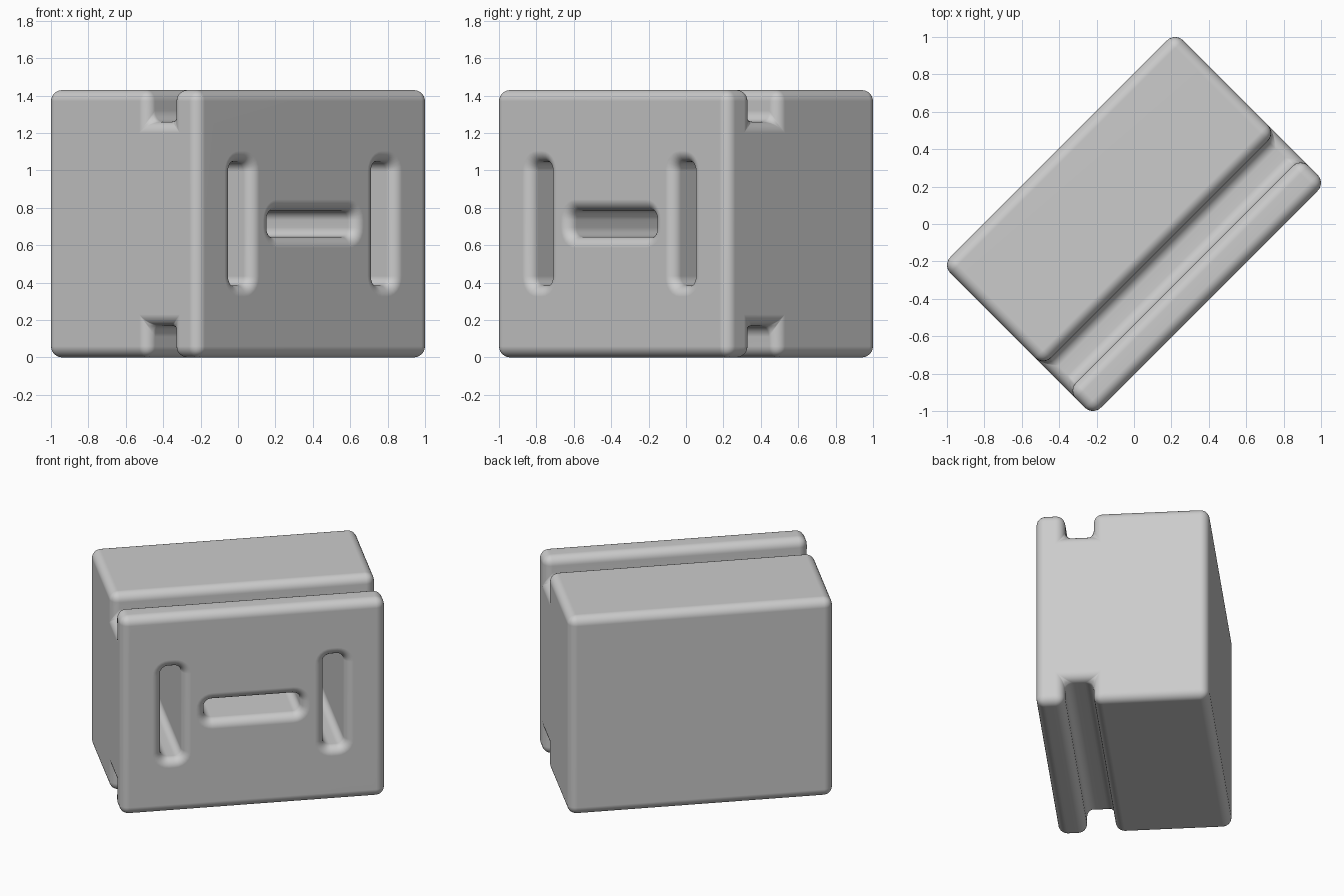
import bpy, bmesh
from math import sin, cos, pi, radians

if "Cube" in bpy.data.objects:
    bpy.data.objects.remove(bpy.data.objects["Cube"])

HALF_LEN, HALF_DEP, HEIGHT, R = 0.88, 0.569, 1.43, 0.06
GROOVE_FRONT, GROOVE_BACK, GROOVE_DEPTH = -0.38, -0.192, 0.17
MID = HEIGHT / 2

grey = bpy.data.materials.new("light_grey")
grey.use_nodes = True
grey.diffuse_color = (0.6, 0.6, 0.6, 1)
grey.node_tree.nodes["Principled BSDF"].inputs["Base Color"].default_value = (0.6, 0.6, 0.6, 1)


def loft(name, rings):
    """Closed mesh through rings of equal point count."""
    bm = bmesh.new()
    loops = [[bm.verts.new(p) for p in ring] for ring in rings]
    n = len(loops[0])
    for a, b in zip(loops, loops[1:]):
        for i in range(n):
            j = (i + 1) % n
            bm.faces.new((a[i], a[j], b[j], b[i]))
    bm.faces.new(loops[0][::-1])
    bm.faces.new(loops[-1])
    bmesh.ops.recalc_face_normals(bm, faces=bm.faces)
    mesh = bpy.data.meshes.new(name)
    bm.to_mesh(mesh)
    bm.free()
    mesh.materials.append(grey)
    ob = bpy.data.objects.new(name, mesh)
    bpy.context.collection.objects.link(ob)
    return ob


def rounded_ring(cx, half_w, half_h, grow, y, corner=0.05, steps=6):
    """Rounded rectangle facing the front, widened by grow."""
    ring = []
    for q, (sx, sz) in enumerate([(1, 1), (-1, 1), (-1, -1), (1, -1)]):
        for k in range(steps + 1):
            a = (q + k / steps) * pi / 2
            ring.append((cx + sx * (half_w - corner) + (corner + grow) * cos(a), y,
                         MID + sz * (half_h - corner) + (corner + grow) * sin(a)))
    return ring


def slot_cutter(name, cx, half_w, half_h, depth=0.95):
    """Deep slot with a flared, rounded mouth."""
    front = -HALF_DEP
    rings = [rounded_ring(cx, half_w, half_h, R, front - 0.1)]
    for k in range(9):
        a = k / 8 * pi / 2
        rings.append(rounded_ring(cx, half_w, half_h, R * (1 - sin(a)), front + R * (1 - cos(a))))
    rings.append(rounded_ring(cx, half_w, half_h, 0, front + depth))
    return loft(name, rings)


# Body: grooved side profile extruded along its length
half = [(-HALF_DEP, HEIGHT), (GROOVE_FRONT, HEIGHT), (GROOVE_FRONT, HEIGHT - GROOVE_DEPTH),
        (GROOVE_BACK, HEIGHT - GROOVE_DEPTH), (GROOVE_BACK, HEIGHT), (HALF_DEP, HEIGHT)]
profile = half + [(y, HEIGHT - z) for y, z in reversed(half)]
body = loft("grooved_block", [[(x, y, z) for y, z in profile] for x in (-HALF_LEN, HALF_LEN)])

bevel = body.modifiers.new("rounded_edges", "BEVEL")
bevel.width = R
bevel.segments = 6
bevel.limit_method = "ANGLE"
bevel.use_clamp_overlap = False

# Slots: two upright, one lying between them
cutters = [slot_cutter("left_slot_cutter", 0.54, 0.07, 0.33),
           slot_cutter("right_slot_cutter", -0.54, 0.07, 0.33),
           slot_cutter("middle_slot_cutter", 0, 0.32, 0.07)]
for c in cutters:
    cut = body.modifiers.new(c.name, "BOOLEAN")
    cut.operation = "DIFFERENCE"
    cut.solver = "EXACT"
    cut.object = c

# Bake the shape, then remove the cutters
bpy.context.view_layer.update()
baked = bpy.data.meshes.new_from_object(body.evaluated_get(bpy.context.evaluated_depsgraph_get()))
body.modifiers.clear()
body.data = baked
for c in cutters:
    bpy.data.objects.remove(c)

# Turn the block and shade it
body.rotation_euler.z = radians(45)
bpy.ops.object.select_all(action="DESELECT")
body.select_set(True)
bpy.context.view_layer.objects.active = body
bpy.ops.object.shade_smooth_by_angle(angle=radians(35))
weighted = body.modifiers.new("even_shading", "WEIGHTED_NORMAL")
weighted.keep_sharp = True
